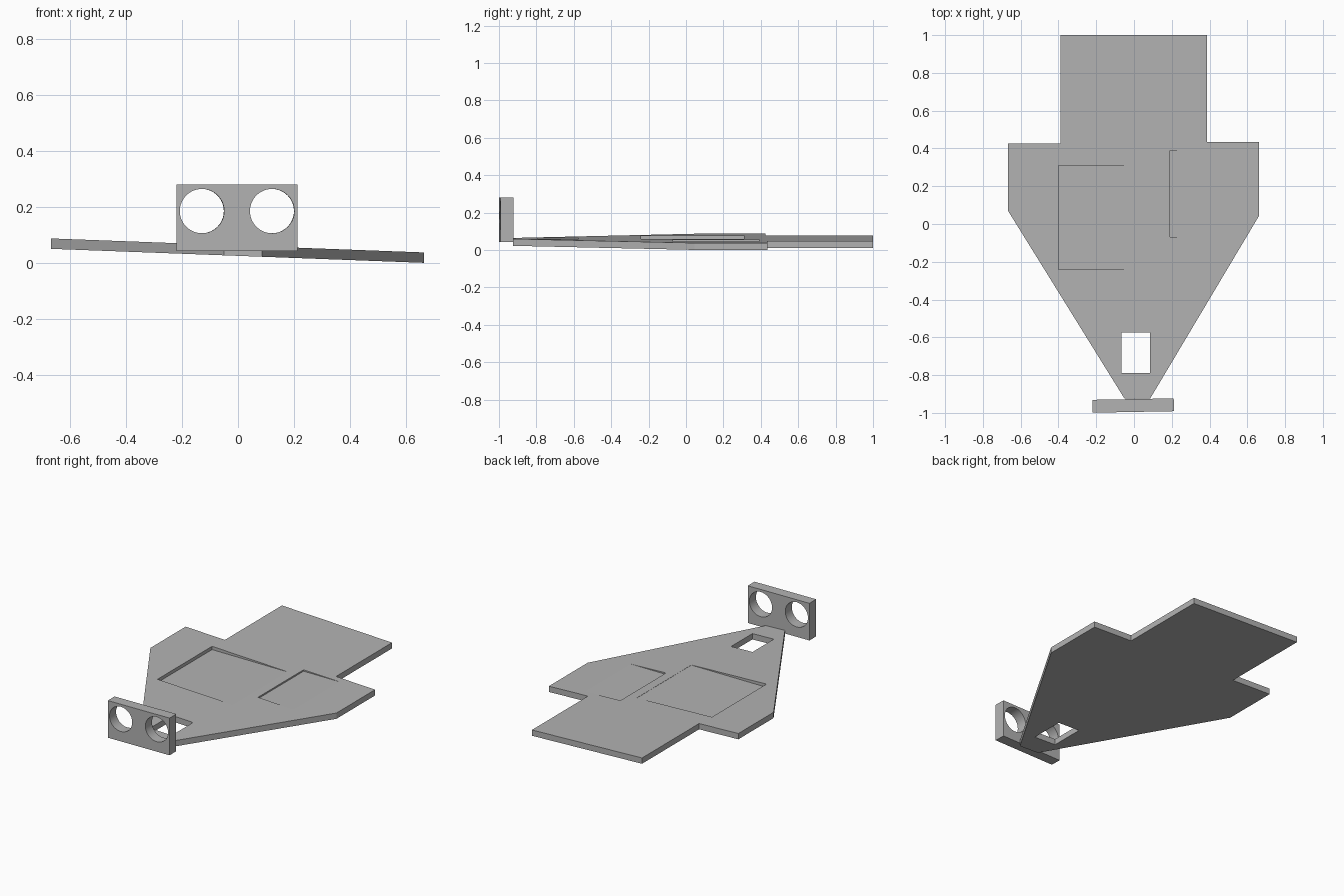
import bpy
import bmesh
import math
from mathutils import Matrix

if "Cube" in bpy.data.objects:
    bpy.data.objects.remove(bpy.data.objects["Cube"], do_unlink=True)

grey = bpy.data.materials.new("plain grey")
grey.use_nodes = True
grey.diffuse_color = (0.45, 0.45, 0.45, 1)
grey.node_tree.nodes["Principled BSDF"].inputs["Base Color"].default_value = grey.diffuse_color


def finish(bm, name):
    bmesh.ops.recalc_face_normals(bm, faces=bm.faces)
    mesh = bpy.data.meshes.new(name)
    bm.to_mesh(mesh)
    bm.free()
    mesh.materials.append(grey)
    obj = bpy.data.objects.new(name, mesh)
    bpy.context.collection.objects.link(obj)
    return obj


def box(name, low, high):
    bm = bmesh.new()
    bmesh.ops.create_cube(bm, size=1)
    for v in bm.verts:
        v.co = [l if c < 0 else h for c, l, h in zip(v.co, low, high)]
    return finish(bm, name)


def round_cutter(name, x, z, radius):
    bm = bmesh.new()
    bmesh.ops.create_cone(bm, cap_ends=True, segments=64, radius1=radius, radius2=radius,
                          depth=0.4, matrix=Matrix.Rotation(math.pi / 2, 4, 'X'))
    bmesh.ops.translate(bm, verts=bm.verts, vec=(x, 0, z))
    return finish(bm, name)


def cut(obj, cutters):
    bpy.context.view_layer.objects.active = obj
    for cutter in cutters:
        cutter.hide_render = True
        mod = obj.modifiers.new("cut", 'BOOLEAN')
        mod.operation = 'DIFFERENCE'
        mod.solver = 'EXACT'
        mod.object = cutter
        bpy.ops.object.modifier_apply(modifier=mod.name)
        bpy.data.objects.remove(cutter, do_unlink=True)


# Base plate, sloping down towards its left side
outline = [(-0.39, 1), (-0.39, 0.425), (-0.667, 0.425), (-0.667, 0.07), (-0.05, -0.925),
           (0.085, -0.925), (0.663, 0.045), (0.663, 0.435), (0.387, 0.435), (0.387, 1)]
bm = bmesh.new()
bottom = bm.faces.new([bm.verts.new((x, y, 0.0255 - 0.0375 * x)) for x, y in outline])
top = bmesh.ops.extrude_face_region(bm, geom=[bottom], use_keep_orig=True)
bmesh.ops.translate(bm, vec=(0, 0, 0.037),
                    verts=[g for g in top["geom"] if isinstance(g, bmesh.types.BMVert)])
plate = finish(bm, "base_plate")

# Level-floored pockets and the through slot
cut(plate, [
    box("large_pocket", (-0.4, -0.24, 0.0565), (0.13, 0.31, 0.2)),
    box("small_pocket", (0.19, -0.07, 0.046), (0.5, 0.39, 0.2)),
    box("front_slot", (-0.067, -0.79, -0.2), (0.085, -0.575, 0.2)),
])

# Upright front bracket with two round holes
bracket = box("front_bracket", (-0.215, -0.034, 0.043), (0.215, 0.034, 0.28))
cut(bracket, [round_cutter("hole_cutter", x, 0.185, 0.079) for x in (-0.125, 0.125)])
bracket.location = (-0.004, -0.961, 0)
bracket.rotation_euler.z = 0.018

# Smooth hole walls, sharp edges
bpy.ops.object.select_all(action='DESELECT')
bracket.select_set(True)
bpy.context.view_layer.objects.active = bracket
bpy.ops.object.shade_smooth_by_angle(angle=math.radians(30))
